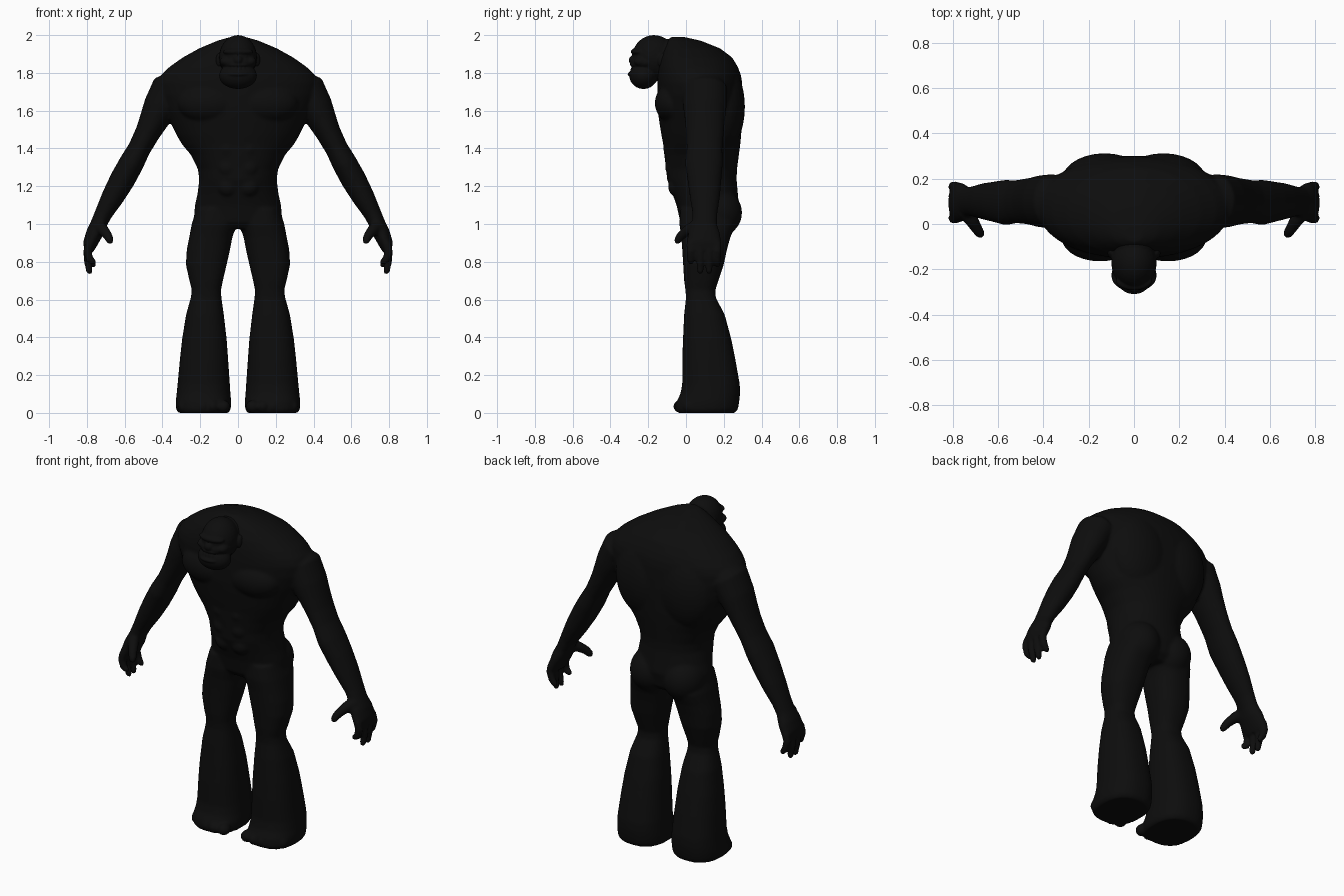
import bpy, bmesh, math
from mathutils import Vector, Matrix

skin = bpy.data.materials.new("near black skin")
skin.diffuse_color = (0.004, 0.004, 0.004, 1)


def skin_rings(bm, rings):
    """Bridge rings of points into one closed shell."""
    vs = [[bm.verts.new(p) for p in r] for r in rings]
    n = len(vs[0])
    for a, b in zip(vs, vs[1:]):
        for i in range(n):
            j = (i + 1) % n
            bm.faces.new((a[i], a[j], b[j], b[i]))
    bm.faces.new(vs[0][::-1])
    bm.faces.new(vs[-1])


def stack(bm, rows, s=1, e=2.0, n=40):
    """Horizontal superellipse sections: z, x0, x1, y0, y1."""
    rings = []
    for z, x0, x1, y0, y1 in rows:
        ring = []
        for i in range(n):
            a = 2 * math.pi * i / n
            c, d = math.cos(a), math.sin(a)
            x = (x0 + x1) / 2 + (x1 - x0) / 2 * math.copysign(abs(c) ** (2 / e), c)
            y = (y0 + y1) / 2 + (y1 - y0) / 2 * math.copysign(abs(d) ** (2 / e), d)
            ring.append((s * x, y, z))
        rings.append(ring)
    skin_rings(bm, rings)


def limb(bm, pts, s=1, n=24):
    """Tube along a path: x, y, z, in-plane radius, depth (y) radius."""
    rings = []
    for k, (x, y, z, r, ry) in enumerate(pts):
        a, b = pts[max(k - 1, 0)], pts[min(k + 1, len(pts) - 1)]
        t = Vector((b[0] - a[0], b[1] - a[1], b[2] - a[2])).normalized()
        u = t.cross(Vector((0, 1, 0))).normalized()
        v = t.cross(u)
        ring = []
        for i in range(n):
            q = 2 * math.pi * i / n
            p = Vector((x, y, z)) + u * r * math.cos(q) + v * ry * math.sin(q)
            ring.append((s * p.x, p.y, p.z))
        rings.append(ring)
    skin_rings(bm, rings)


def blob(bm, c, r, s=1):
    m = Matrix.Translation((s * c[0], c[1], c[2])) @ Matrix.Diagonal((*r, 1))
    bmesh.ops.create_uvsphere(bm, u_segments=28, v_segments=18, radius=1, matrix=m)


def finish(bm, name, voxel, smooth):
    """Fuse the overlapping shells into one smooth surface."""
    bmesh.ops.recalc_face_normals(bm, faces=bm.faces)
    me = bpy.data.meshes.new(name)
    bm.to_mesh(me)
    bm.free()
    me.materials.append(skin)
    ob = bpy.data.objects.new(name, me)
    bpy.context.collection.objects.link(ob)
    rm = ob.modifiers.new("fuse", 'REMESH')
    rm.mode = 'VOXEL'
    rm.voxel_size = voxel
    rm.use_smooth_shade = True
    sm = ob.modifiers.new("soften", 'SMOOTH')
    sm.factor = 0.5
    sm.iterations = smooth


body = bmesh.new()

# torso: z, half width, front, back
torso = [(0.975, .17, .0, .22), (1.01, .235, -.03, .26), (1.10, .228, -.05, .28),
         (1.155, .215, -.07, .275), (1.235, .205, -.10, .268), (1.29, .212, -.105, .27),
         (1.367, .25, -.115, .28), (1.42, .295, -.12, .287), (1.47, .325, -.13, .292),
         (1.545, .36, -.142, .297), (1.605, .39, -.15, .3), (1.685, .42, -.152, .3),
         (1.75, .425, -.152, .297), (1.79, .405, -.15, .29), (1.83, .365, -.147, .275),
         (1.88, .295, -.14, .246), (1.93, .205, -.12, .18), (1.97, .11, -.10, .08),
         (1.99, .04, -.08, -.01)]
stack(body, [(z, -w, w, a, b) for z, w, a, b in torso], e=2.1, n=64)

# leg: z, inner, outer, front, back
leg = [(.0, .05, .315, -.045, .26), (.02, .038, .328, -.055, .275), (.06, .036, .33, -.05, .282),
       (.10, .04, .325, -.03, .286), (.15, .043, .32, -.02, .285), (.28, .052, .308, -.02, .262),
       (.39, .06, .296, -.016, .24), (.52, .075, .275, -.01, .205), (.61, .088, .25, .0, .158),
       (.65, .09, .244, -.003, .155), (.70, .08, .257, -.01, .172), (.785, .06, .276, -.015, .20),
       (.865, .042, .271, -.02, .217), (.93, .03, .258, -.025, .235), (1.0, .005, .245, -.035, .265),
       (1.08, .01, .22, -.03, .25)]

# arm: x, y, z, in-plane radius, depth radius
arm = [(.31, .10, 1.77, .06, .08), (.36, .10, 1.715, .10, .12), (.41, .10, 1.62, .092, .115),
       (.45, .10, 1.54, .076, .105), (.48, .10, 1.48, .066, .10), (.522, .098, 1.40, .06, .095),
       (.565, .095, 1.32, .066, .10), (.612, .098, 1.235, .067, .09), (.662, .10, 1.145, .06, .08),
       (.712, .10, 1.055, .047, .066), (.738, .098, 1.0, .043, .066), (.76, .096, .95, .045, .085),
       (.783, .095, .895, .038, .092), (.79, .095, .86, .026, .085)]

for s in (1, -1):
    stack(body, leg, s, e=2.4)
    limb(body, arm, s)
    # toes
    for i, r in enumerate((.036, .031, .029, .027, .025)):
        blob(body, (.078 + i * .054, -.028 + .010 * (i - 1) ** 2 * .6, .034), (r, .04, .034), s)
    # fingers
    for y, tip in ((.025, .785), (.075, .735), (.122, .735), (.165, .77)):
        dx = -.02 if tip > .75 else 0
        limb(body, [(.785, y, .90, .024, .024), (.797, y, .855, .023, .023),
                    (.797 + dx * .6, y, .81, .021, .02), (.787 + dx, y, tip + .015, .018, .017),
                    (.783 + dx, y, tip, .010, .010)], s, 14)
    # thumb
    limb(body, [(.745, .06, .99, .035, .035), (.715, .015, .97, .031, .03),
                (.69, -.025, .94, .025, .025), (.677, -.045, .912, .022, .021),
                (.673, -.052, .897, .012, .012)], s, 14)
    # chest, back and buttock muscles
    blob(body, (.15, -.06, 1.64), (.17, .105, .11), s)
    blob(body, (.13, .19, 1.62), (.19, .122, .24), s)
    blob(body, (.11, .165, 1.06), (.12, .132, .13), s)
    # stomach muscles
    for z, y in ((1.40, -.075), (1.30, -.065), (1.20, -.05)):
        blob(body, (.055, y, z), (.055, .045, .055), s)
finish(body, "body", 0.009, 5)

# head: skull, neck, jaw, brow, nose, lips
head = bmesh.new()
for c, r in (((0, -.17, 1.882), (.1, .115, .118)), ((0, -.10, 1.86), (.1, .10, .12)),
             ((0, -.225, 1.785), (.1, .075, .07)), ((0, -.215, 1.855), (.098, .077, .045)),
             ((0, -.25, 1.912), (.08, .042, .022)), ((0, -.275, 1.868), (.027, .028, .026)),
             ((0, -.262, 1.793), (.066, .048, .017)), ((0, -.25, 1.842), (.066, .046, .014))):
    blob(head, c, r)
for s in (1, -1):
    # ears, cheeks
    blob(head, (.1, -.12, 1.865), (.018, .03, .04), s)
    blob(head, (.065, -.235, 1.86), (.032, .04, .026), s)
    # teeth
    for i in range(3):
        blob(head, (.01 + i * .02, -.283 + .006 * i * i, 1.817), (.0095, .012, .014), s)
finish(head, "head", 0.005, 2)
